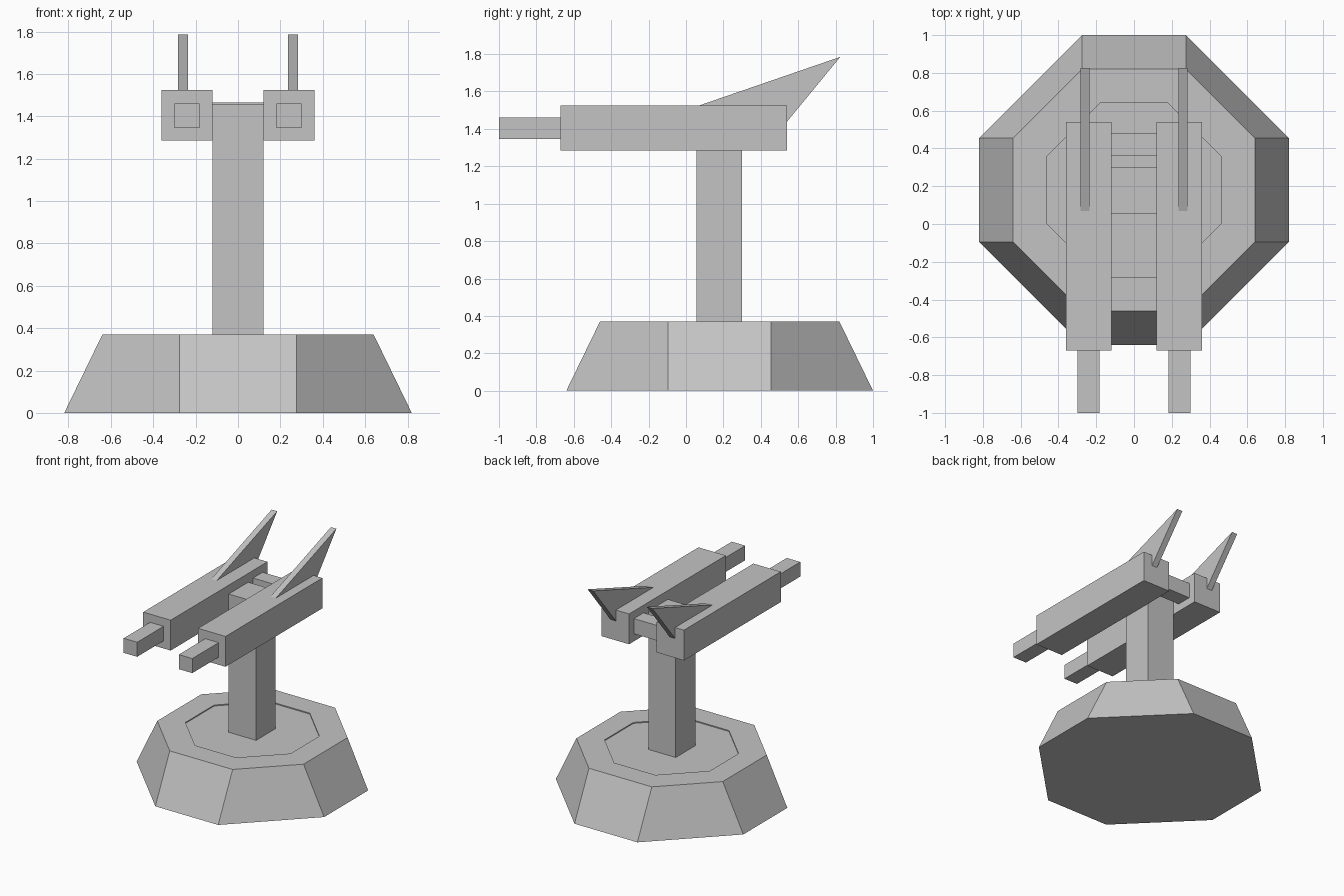
import bpy
import bmesh

cube = bpy.data.objects.get("Cube")
if cube:
    bpy.data.objects.remove(cube, do_unlink=True)

grey = bpy.data.materials.new("plain grey")
grey.use_nodes = True
colour = (0.55, 0.55, 0.55, 1)
grey.diffuse_color = colour
grey.node_tree.nodes["Principled BSDF"].inputs["Base Color"].default_value = colour


def finish(name, bm):
    bmesh.ops.recalc_face_normals(bm, faces=bm.faces[:])
    mesh = bpy.data.meshes.new(name)
    bm.to_mesh(mesh)
    bm.free()
    mesh.materials.append(grey)
    obj = bpy.data.objects.new(name, mesh)
    bpy.context.collection.objects.link(obj)
    return obj


def box(name, xs, ys, zs):
    bm = bmesh.new()
    bmesh.ops.create_cube(bm, size=1)
    for v in bm.verts:
        for axis, (low, high) in enumerate((xs, ys, zs)):
            v.co[axis] = low if v.co[axis] < 0 else high
    return finish(name, bm)


def fin(name, xs, profile):
    bm = bmesh.new()
    face = bm.faces.new([bm.verts.new((xs[0], y, z)) for y, z in profile])
    extruded = bmesh.ops.extrude_face_region(bm, geom=[face])["geom"]
    moved = [v for v in extruded if isinstance(v, bmesh.types.BMVert)]
    bmesh.ops.translate(bm, verts=moved, vec=(xs[1] - xs[0], 0, 0))
    return finish(name, bm)


# Eight-sided pedestal with a shallow recessed deck
def octagon(bm, reach, half_side, z, centre_y=0.18):
    r, h = reach, half_side
    points = [(h, r), (r, h), (r, -h), (h, -r), (-h, -r), (-r, -h), (-r, h), (-h, r)]
    return [bm.verts.new((x, y + centre_y, z)) for x, y in points]


bm = bmesh.new()
rings = [octagon(bm, *ring) for ring in (
    (0.82, 0.275, 0), (0.64, 0.275, 0.37), (0.46, 0.18, 0.37), (0.46, 0.18, 0.362))]
for low, high in zip(rings, rings[1:]):
    for i in range(8):
        j = (i + 1) % 8
        bm.faces.new((low[i], low[j], high[j], high[i]))
bm.faces.new(rings[0])
bm.faces.new(rings[-1])
finish("pedestal", bm)

# Upright post and the bar joining the two guns
box("post", (-0.12, 0.12), (0.055, 0.3), (0.36, 1.455))
box("cross_bar", (-0.13, 0.13), (0.36, 0.48), (1.345, 1.465))

# Paired guns, each with a barrel and a swept rear fin
for side, s in (("left", 1), ("right", -1)):
    def span(a, b):
        return sorted((s * a, s * b))

    box(side + "_gun_body", span(0.12, 0.36), (-0.67, 0.54), (1.285, 1.525))
    box(side + "_barrel", span(0.182, 0.3), (-1, -0.66), (1.345, 1.46))
    fin(side + "_fin", span(0.235, 0.283), ((0.07, 1.525), (0.825, 1.785), (0.5, 1.39)))
